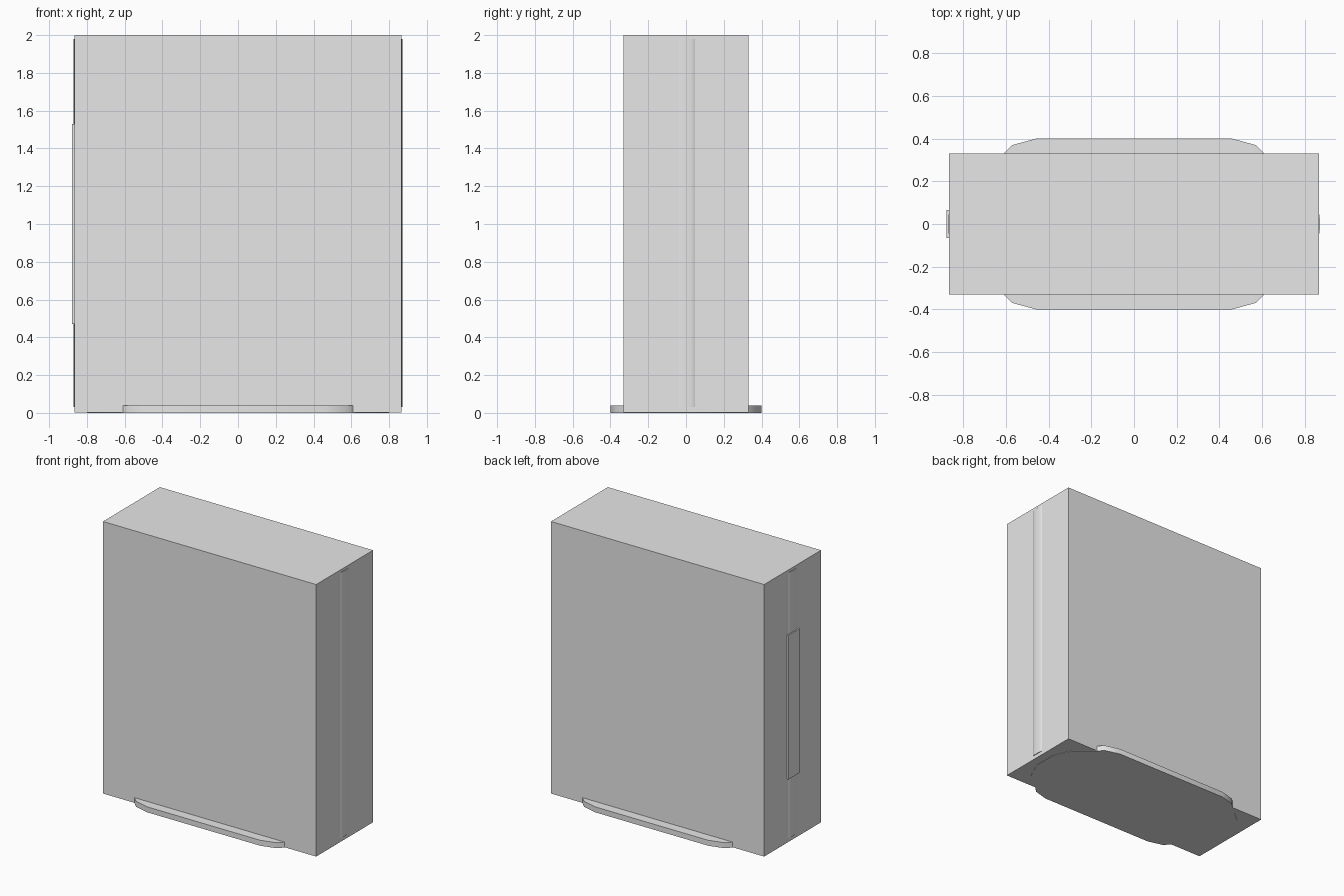
import bpy
import bmesh

cube = bpy.data.objects.get("Cube")
if cube:
    bpy.data.objects.remove(cube, do_unlink=True)

grey = bpy.data.materials.new("light_grey")
grey.use_nodes = True
colour = (0.8, 0.8, 0.8, 1)
grey.diffuse_color = colour
grey.node_tree.nodes["Principled BSDF"].inputs["Base Color"].default_value = colour


def extrude_outline(name, outline, bottom, top, smooth=False):
    """Make a solid from an x, y outline between two heights."""
    bm = bmesh.new()
    base = bm.faces.new([bm.verts.new((x, y, bottom)) for x, y in outline])
    result = bmesh.ops.extrude_face_region(bm, geom=[base])
    for item in result["geom"]:
        if isinstance(item, bmesh.types.BMVert):
            item.co.z = top
    bmesh.ops.recalc_face_normals(bm, faces=bm.faces)
    mesh = bpy.data.meshes.new(name)
    bm.to_mesh(mesh)
    bm.free()
    mesh.materials.append(grey)
    obj = bpy.data.objects.new(name, mesh)
    bpy.context.collection.objects.link(obj)
    if smooth:
        bpy.ops.object.select_all(action="DESELECT")
        obj.select_set(True)
        bpy.context.view_layer.objects.active = obj
        bpy.ops.object.shade_smooth_by_angle(angle=0.7)
    return obj


def rectangle(x0, x1, y):
    return [(x0, -y), (x1, -y), (x1, y), (x0, y)]


# Main case
half_width = 0.866
extrude_outline("case", rectangle(-half_width, half_width, 0.33), 0.002, 2.0)

# Foot with rounded ends, mostly under the case
quarter = [(0.8, 0.09), (0.74, 0.22), (0.61, 0.33), (0.57, 0.37), (0.46, 0.4)]
right = [(x, -y) for x, y in reversed(quarter)] + quarter
left = [(-x, -y) for x, y in right]
extrude_outline("foot", right + left, 0.0, 0.04, smooth=True)

# Shallow rounded strip along each narrow side
bulge = [(-0.05, -0.002), (-0.045, 0.002), (-0.025, 0.005), (0, 0.006),
         (0.025, 0.005), (0.045, 0.002), (0.05, -0.002)]
for side, label in ((1, "left"), (-1, "right")):
    outline = [(side * (half_width + depth), y) for y, depth in bulge]
    extrude_outline(label + "_side_strip", outline, 0.03, 1.98, smooth=True)

# Raised plate on one narrow side
extrude_outline("side_plate", rectangle(-0.878, -half_width + 0.01, 0.065), 0.47, 1.53)
